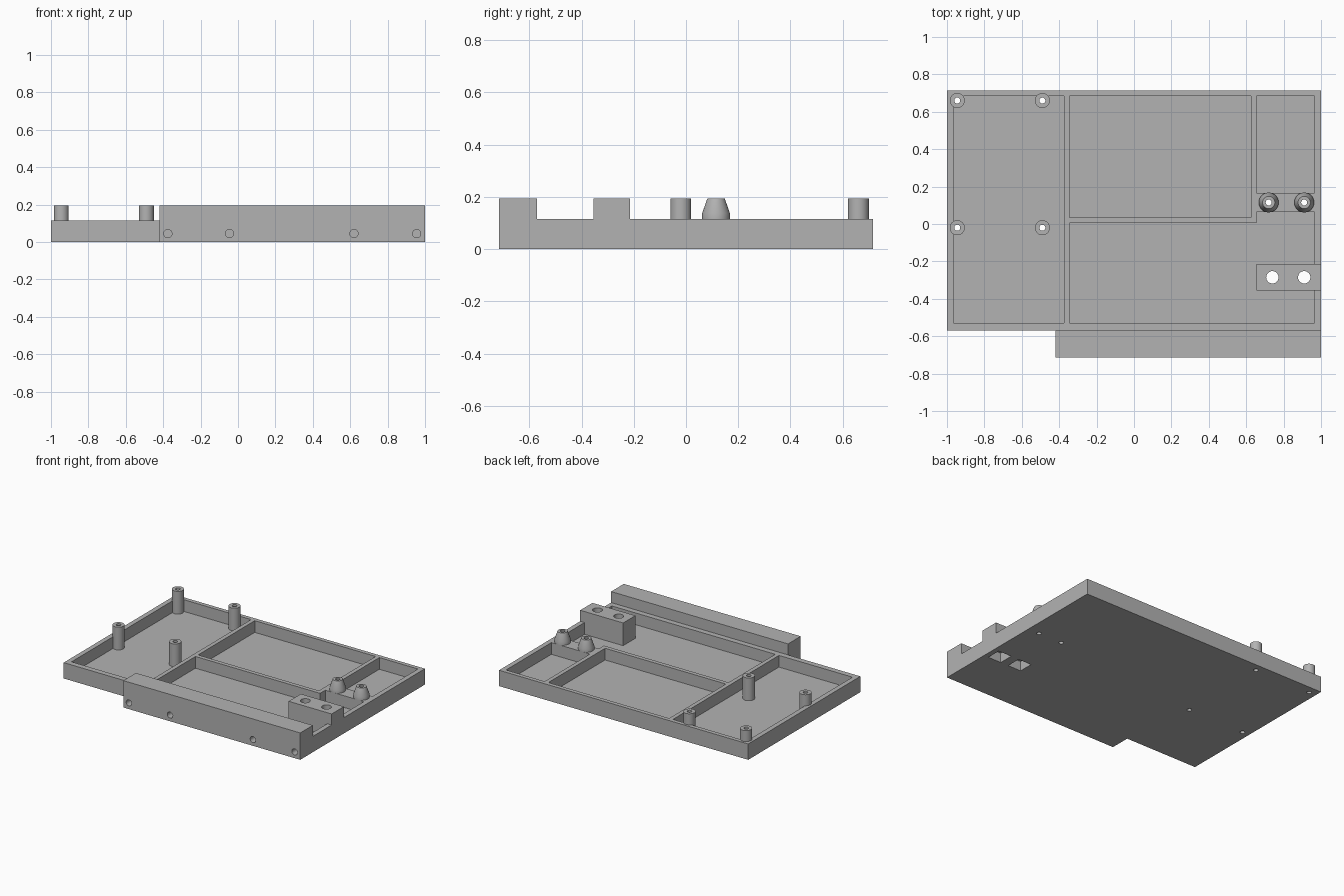
import bpy, bmesh, math
from mathutils import Matrix, Vector

cube = bpy.data.objects.get("Cube")
if cube:
    bpy.data.objects.remove(cube, do_unlink=True)

grey = bpy.data.materials.new("plain grey")
grey.use_nodes = True
grey.diffuse_color = (0.45, 0.45, 0.45, 1)
grey.node_tree.nodes["Principled BSDF"].inputs["Base Color"].default_value = (0.45, 0.45, 0.45, 1)

FLOOR, RIM, TOP = 0.03, 0.115, 0.195


def finish(name, bm):
    bmesh.ops.recalc_face_normals(bm, faces=bm.faces)
    mesh = bpy.data.meshes.new(name)
    bm.to_mesh(mesh)
    bm.free()
    mesh.materials.append(grey)
    obj = bpy.data.objects.new(name, mesh)
    bpy.context.collection.objects.link(obj)
    return obj


def prism(name, outline, z0, z1):
    """Extrude a flat outline from z0 to z1."""
    bm = bmesh.new()
    face = bm.faces.new([bm.verts.new((x, y, z0)) for x, y in outline])
    new = bmesh.ops.extrude_face_region(bm, geom=[face])["geom"]
    bmesh.ops.translate(bm, vec=(0, 0, z1 - z0),
                        verts=[v for v in new if isinstance(v, bmesh.types.BMVert)])
    return finish(name, bm)


def box(name, x0, x1, y0, y1, z0, z1):
    return prism(name, [(x0, y0), (x1, y0), (x1, y1), (x0, y1)], z0, z1)


def lathe(name, x, y, profile, sides=32):
    """Spin a closed (radius, z) profile about a vertical axis."""
    bm = bmesh.new()
    rings = [[bm.verts.new((x + r * math.cos(a), y + r * math.sin(a), z)) for r, z in profile]
             for a in (math.tau * i / sides for i in range(sides))]
    n = len(profile)
    for i in range(sides):
        a, b = rings[i], rings[(i + 1) % sides]
        for j in range(n):
            k = (j + 1) % n
            bm.faces.new((a[j], b[j], b[k], a[k]))
    return finish(name, bm)


def drill(start, end, radius):
    """Cylinder cutter between two points."""
    start, end = Vector(start), Vector(end)
    axis = end - start
    turn = axis.to_track_quat("Z", "Y").to_matrix().to_4x4()
    bm = bmesh.new()
    bmesh.ops.create_cone(bm, cap_ends=True, segments=32, radius1=radius, radius2=radius,
                          depth=axis.length, matrix=Matrix.Translation((start + end) / 2) @ turn)
    return finish("cutter", bm)


def cut(obj, cutters):
    """Subtract every cutter from obj, then discard the cutters."""
    for c in cutters:
        c.hide_render = True
        mod = obj.modifiers.new("cut", "BOOLEAN")
        mod.operation, mod.solver, mod.object = "DIFFERENCE", "EXACT", c
    deps = bpy.context.evaluated_depsgraph_get()
    mesh = bpy.data.meshes.new_from_object(obj.evaluated_get(deps))
    obj.modifiers.clear()
    obj.data = mesh
    for c in cutters:
        bpy.data.objects.remove(c, do_unlink=True)


def smooth(obj):
    bpy.ops.object.select_all(action="DESELECT")
    obj.select_set(True)
    bpy.context.view_layer.objects.active = obj
    bpy.ops.object.shade_smooth_by_angle(angle=math.radians(25))


posts = [(x, y) for x in (-0.945, -0.49) for y in (-0.02, 0.66)]
bosses = [(x, 0.115) for x in (0.72, 0.91)]
bolts = [(x, -0.285) for x in (0.74, 0.91)]


def bolt_cutters():
    """Clearance holes, with square nut recesses underneath."""
    holes = [drill((x, y, -0.1), (x, y, 0.3), 0.033) for x, y in bolts]
    nuts = [box("cutter", x - 0.053, x + 0.053, y - 0.053, y + 0.053, -0.05, 0.07) for x, y in bolts]
    return holes + nuts


# Tray with four pockets; the front pocket runs around the clamp foot
tray = box("tray", -1, 1, -0.57, 0.715, 0, RIM)
front_pocket = [(-0.345, -0.53), (0.965, -0.53), (0.965, -0.355), (0.655, -0.355),
                (0.655, -0.215), (0.965, -0.215), (0.965, 0.065), (0.655, 0.065),
                (0.655, 0.005), (-0.345, 0.005)]
cut(tray, [
    box("cutter", -0.965, -0.375, -0.53, 0.685, FLOOR, 0.3),
    box("cutter", -0.345, 0.625, 0.035, 0.685, FLOOR, 0.3),
    box("cutter", 0.655, 0.965, 0.165, 0.685, FLOOR, 0.3),
    prism("cutter", front_pocket, FLOOR, 0.3),
] + [drill((x, y, -0.1), (x, y, 0.3), 0.016) for x, y in posts + bosses] + bolt_cutters())
smooth(tray)

# Tall front rail with blind screw holes
rail = box("front_rail", -0.42, 1, -0.715, -0.57, 0, TOP)
cut(rail, [drill((x, -0.8, 0.045), (x, -0.6, 0.045), 0.022)
           for x in (-0.375, -0.045, 0.62, 0.955)])
smooth(rail)

# Raised clamp block
clamp = box("clamp_block", 0.655, 1, -0.355, -0.215, RIM, TOP)
cut(clamp, bolt_cutters())
smooth(clamp)

# Hollow standoffs and tapered bosses
for i, (x, y) in enumerate(posts):
    smooth(lathe(f"standoff_{i + 1}", x, y,
                 [(0.016, FLOOR), (0.04, FLOOR), (0.04, TOP), (0.016, TOP)]))
for i, (x, y) in enumerate(bosses):
    smooth(lathe(f"tapered_boss_{i + 1}", x, y,
                 [(0.016, RIM), (0.053, RIM), (0.053, 0.138), (0.033, TOP), (0.016, TOP)]))
